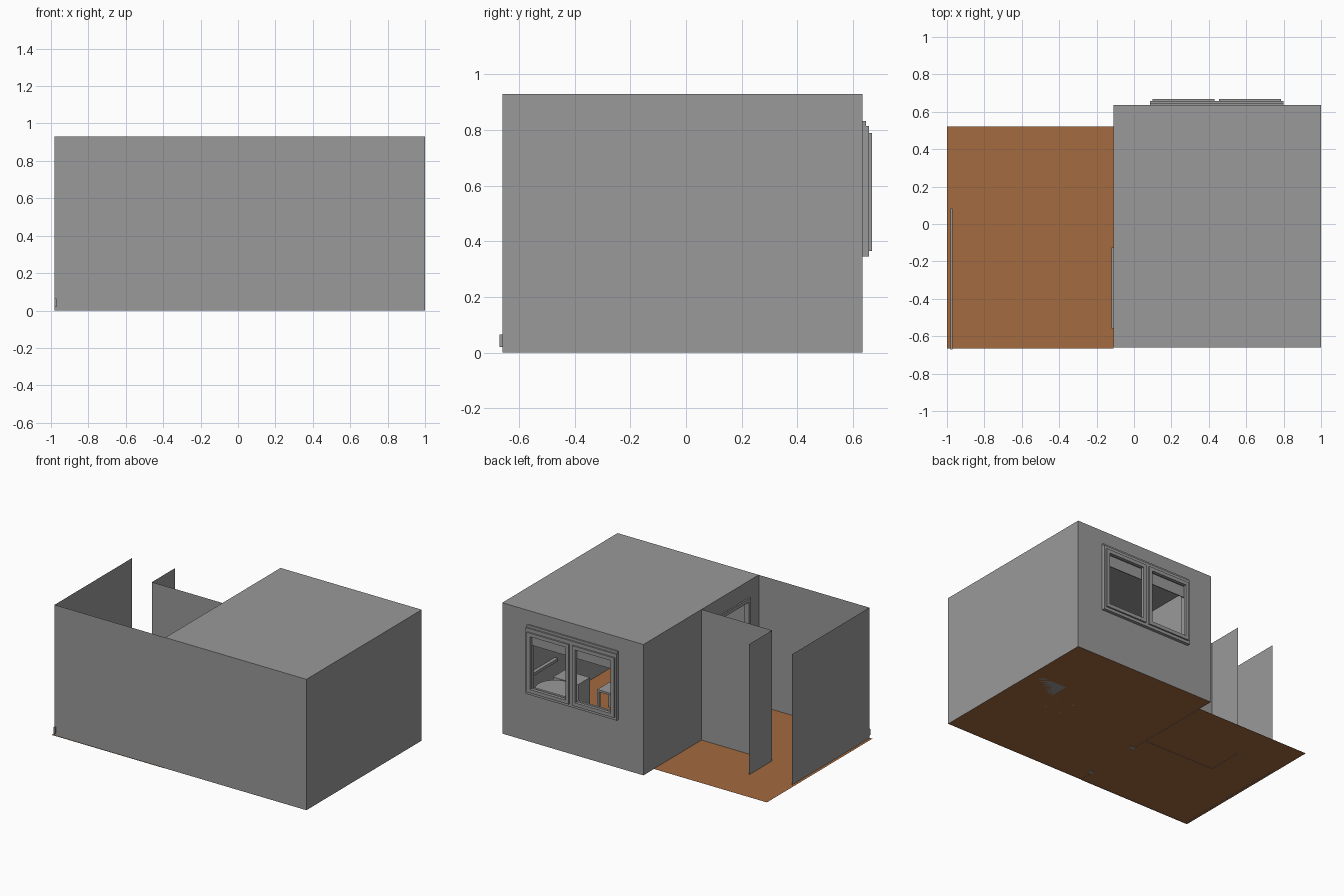
import bpy, bmesh, math

if "Cube" in bpy.data.objects:
    bpy.data.objects.remove(bpy.data.objects["Cube"])

def mat(name, rgb):
    m = bpy.data.materials.new(name)
    m.diffuse_color = (*rgb, 1)
    m.use_nodes = True
    m.node_tree.nodes["Principled BSDF"].inputs["Base Color"].default_value = m.diffuse_color
    return m

GREY = mat("plaster_grey", (0.32, 0.32, 0.32))
WOOD = mat("floor_orange_brown", (0.37, 0.145, 0.05))
H = 0.93

def mesh_object(name, bm, material):
    me = bpy.data.meshes.new(name)
    bm.to_mesh(me)
    bm.free()
    me.materials.append(material)
    ob = bpy.data.objects.new(name, me)
    bpy.context.collection.objects.link(ob)
    return ob

def box(name, x, y, z, material=GREY):
    """Box from three (low, high) ranges."""
    bm = bmesh.new()
    bmesh.ops.create_cube(bm, size=1)
    for v in bm.verts:
        v.co = [(r[0] + r[1]) / 2 + c * (r[1] - r[0]) for r, c in zip((x, y, z), v.co)]
    return mesh_object(name, bm, material)

def sheet(name, place, u, v, hole=None, material=GREY):
    """Thin rectangular sheet, with an optional rectangular opening (u0, u1, v0, v1)."""
    bm = bmesh.new()
    us, vs = list(u), list(v)
    if hole:
        us = sorted(set(us + list(hole[:2])))
        vs = sorted(set(vs + list(hole[2:])))
    for a, b in zip(us, us[1:]):
        for c, d in zip(vs, vs[1:]):
            if hole and hole[0] <= a < hole[1] and hole[2] <= c < hole[3]:
                continue
            bm.faces.new([bm.verts.new(place(*p)) for p in ((a, c), (b, c), (b, d), (a, d))])
    bmesh.ops.remove_doubles(bm, verts=bm.verts, dist=1e-4)
    return mesh_object(name, bm, material)

def at_x(x): return lambda u, v: (x, u, v)
def at_y(y): return lambda u, v: (u, y, v)
def at_z(z): return lambda u, v: (u, v, z)

def frame(name, axis, depth, u, z, w, sill=True):
    """Rectangular frame of bars; axis is the direction the bars run ('x' or 'y')."""
    parts = [((u[0], u[0] + w), z), ((u[1] - w, u[1]), z),
             ((u[0] + w, u[1] - w), (z[1] - w, z[1]))]
    if sill:
        parts.append(((u[0] + w, u[1] - w), (z[0], z[0] + w)))
    for i, (uu, zz) in enumerate(parts):
        x, y = (uu, depth) if axis == 'x' else (depth, uu)
        box(f"{name}_{i}", x, y, zz)

# floors
sheet("hall_floor", at_z(0.002), (-1.0, -0.11), (-0.665, 0.52), material=WOOD)
sheet("room_floor", at_z(0.002), (-0.11, 1.0), (-0.66, 0.635), material=WOOD)

# room walls and ceiling
sheet("front_wall", at_y(-0.66), (-0.98, 1.0), (0, H))
sheet("right_wall", at_x(1.0), (-0.66, 0.635), (0, H))
sheet("window_wall", at_y(0.635), (-0.11, 1.0), (0, H), (0.10, 0.785, 0.365, 0.80))
sheet("door_wall", at_x(-0.11), (-0.66, 0.635), (0, H), (-0.54, -0.145, 0, 0.79))
sheet("ceiling", at_z(H), (-0.11, 1.0), (-0.66, 0.635))

# hall walls and skirting strip
sheet("hall_left_wall", at_x(-0.98), (-0.66, 0.21), (0, H))
sheet("hall_back_wall", at_y(-0.017), (-0.665, -0.11), (0, H))
sheet("hall_short_wall", at_x(-0.665), (-0.017, 0.243), (0, H))
box("hall_skirting", (-0.98, -0.97), (-0.67, 0.083), (0.02, 0.065))

# window: outer frame, head strip, two sashes and blinds
frame("window_frame", 'x', (0.60, 0.657), (0.085, 0.80), (0.345, 0.815), 0.025)
box("window_head", (0.085, 0.80), (0.635, 0.646), (0.815, 0.832))
for side, u in (("left", (0.10, 0.43)), ("right", (0.455, 0.785))):
    frame(f"sash_{side}", 'x', (0.645, 0.668), u, (0.365, 0.79), 0.025)
    box(f"blind_{side}", u, (0.63, 0.636), (0.69, 0.77))
box("window_mullion", (0.43, 0.455), (0.635, 0.657), (0.365, 0.79))
box("window_sill", (0.085, 0.80), (0.57, 0.635), (0.345, 0.36))

# door casing
frame("door_casing", 'y', (-0.12, -0.085), (-0.56, -0.125), (0, 0.81), 0.025, sill=False)

# round table
def cylinder(name, loc, r, h):
    bpy.ops.mesh.primitive_cylinder_add(vertices=32, radius=r, depth=h, location=loc)
    ob = bpy.context.object
    ob.name = name
    ob.data.materials.append(GREY)
    bpy.ops.object.shade_smooth_by_angle(angle=math.radians(40))
cylinder("table_top", (0.80, 0.33, 0.25), 0.13, 0.015)
cylinder("table_post", (0.80, 0.33, 0.13), 0.02, 0.24)
cylinder("table_base", (0.80, 0.33, 0.01), 0.08, 0.015)

# cabinet and wall rail
box("cabinet", (0.72, 0.92), (0.05, 0.18), (0.002, 0.25))
box("wall_rail", (0.97, 0.995), (0.05, 0.40), (0.30, 0.32))

# chair
box("chair_seat", (0.53, 0.67), (-0.10, 0.04), (0.16, 0.175))
box("chair_back", (0.53, 0.545), (-0.10, 0.04), (0.23, 0.33))
for i, x in enumerate((0.53, 0.655)):
    for j, y in enumerate((-0.10, 0.025)):
        box(f"chair_leg_{i}{j}", (x, x + 0.015), (y, y + 0.015), (0.002, 0.24 if i == 0 else 0.16))
